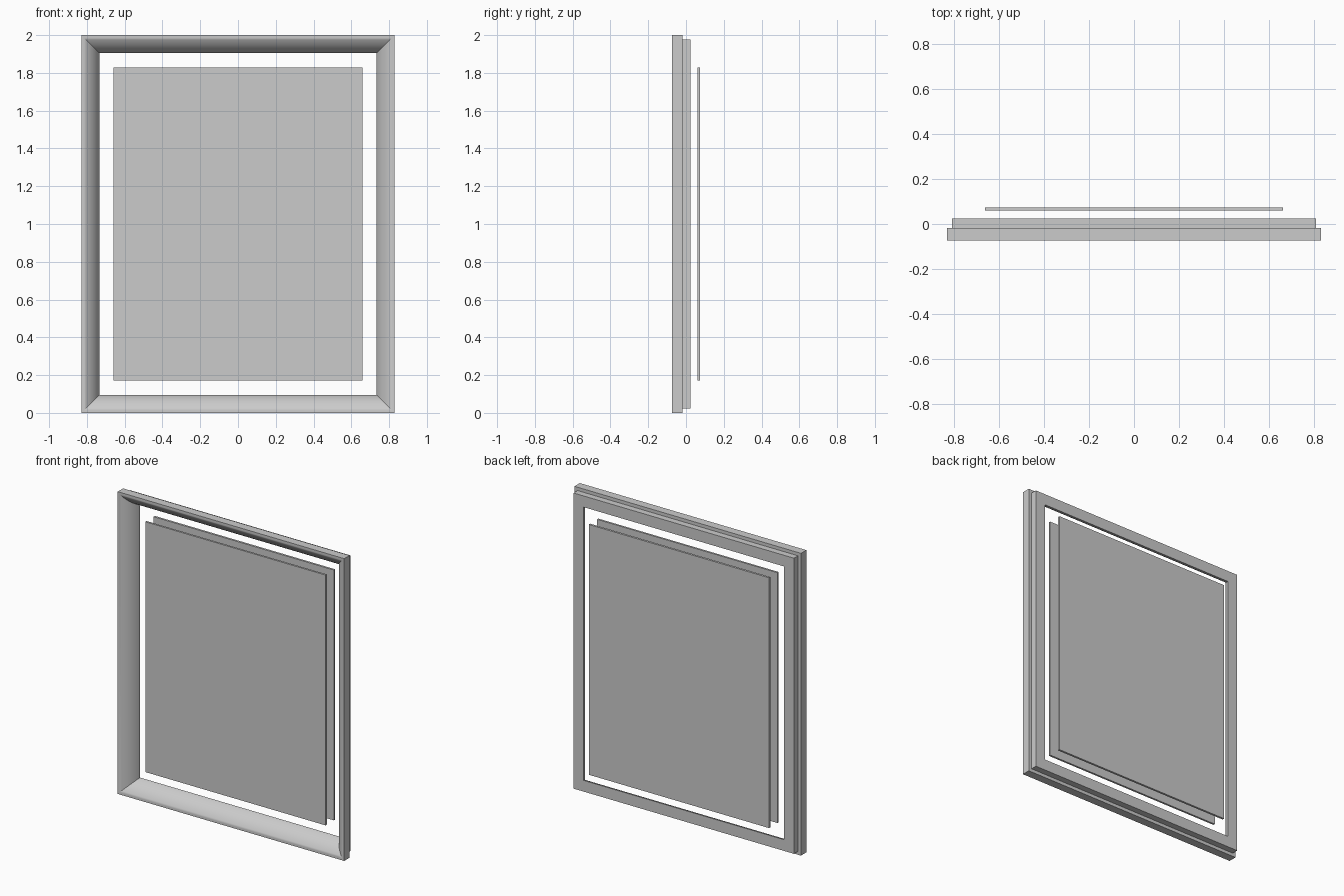
import bpy, bmesh, math
from mathutils import Vector

if "Cube" in bpy.data.objects:
    bpy.data.objects.remove(bpy.data.objects["Cube"])

HW, H = 0.829, 2.0            # outer half width and height
FRONT, STEP, BACK = -0.074, -0.018, 0.024


def finish(name, bm):
    bmesh.ops.recalc_face_normals(bm, faces=bm.faces)
    me = bpy.data.meshes.new(name)
    bm.to_mesh(me)
    bm.free()
    ob = bpy.data.objects.new(name, me)
    bpy.context.collection.objects.link(ob)
    return ob


# Moulding cross-section as (inset from outer edge, y)
a, b = Vector((0.015, FRONT)), Vector((0.096, BACK - 0.004))
chord = b - a
bulge = Vector((chord.y, -chord.x)).normalized() * 0.013
profile = [(0, STEP), (0, FRONT)]
N = 12
for i in range(N + 1):        # gently rounded face sloping into the opening
    t = i / N
    p = a + chord * t + bulge * 4 * t * (1 - t)
    profile.append((p.x, p.y))
profile += [(0.096, BACK), (0.022, BACK), (0.022, STEP)]

# Frame: cross-section swept round four mitred corners
bm = bmesh.new()
rings = []
for sx, sz in ((-1, -1), (1, -1), (1, 1), (-1, 1)):
    rings.append([bm.verts.new((sx * (HW - d), y, H / 2 + sz * (H / 2 - d)))
                  for d, y in profile])
n = len(profile)
for k in range(4):
    r, s = rings[k], rings[(k + 1) % 4]
    for i in range(n):
        j = (i + 1) % n
        bm.faces.new((r[i], r[j], s[j], s[i]))
frame = finish("picture_frame", bm)
bpy.context.view_layer.objects.active = frame
frame.select_set(True)
bpy.ops.object.shade_smooth_by_angle(angle=math.radians(30))


# Flat panels: glazing inside the frame, backing board behind it
def panel(name, y0, y1):
    bm = bmesh.new()
    bmesh.ops.create_cube(bm, size=1)
    for v in bm.verts:
        v.co = (v.co.x * 1.32, (y0 + y1) / 2 + v.co.y * (y1 - y0),
                H / 2 + v.co.z * 1.656)
    return finish(name, bm)


panel("glass_panel", -0.027, -0.014)
panel("backing_board", 0.060, 0.074)
